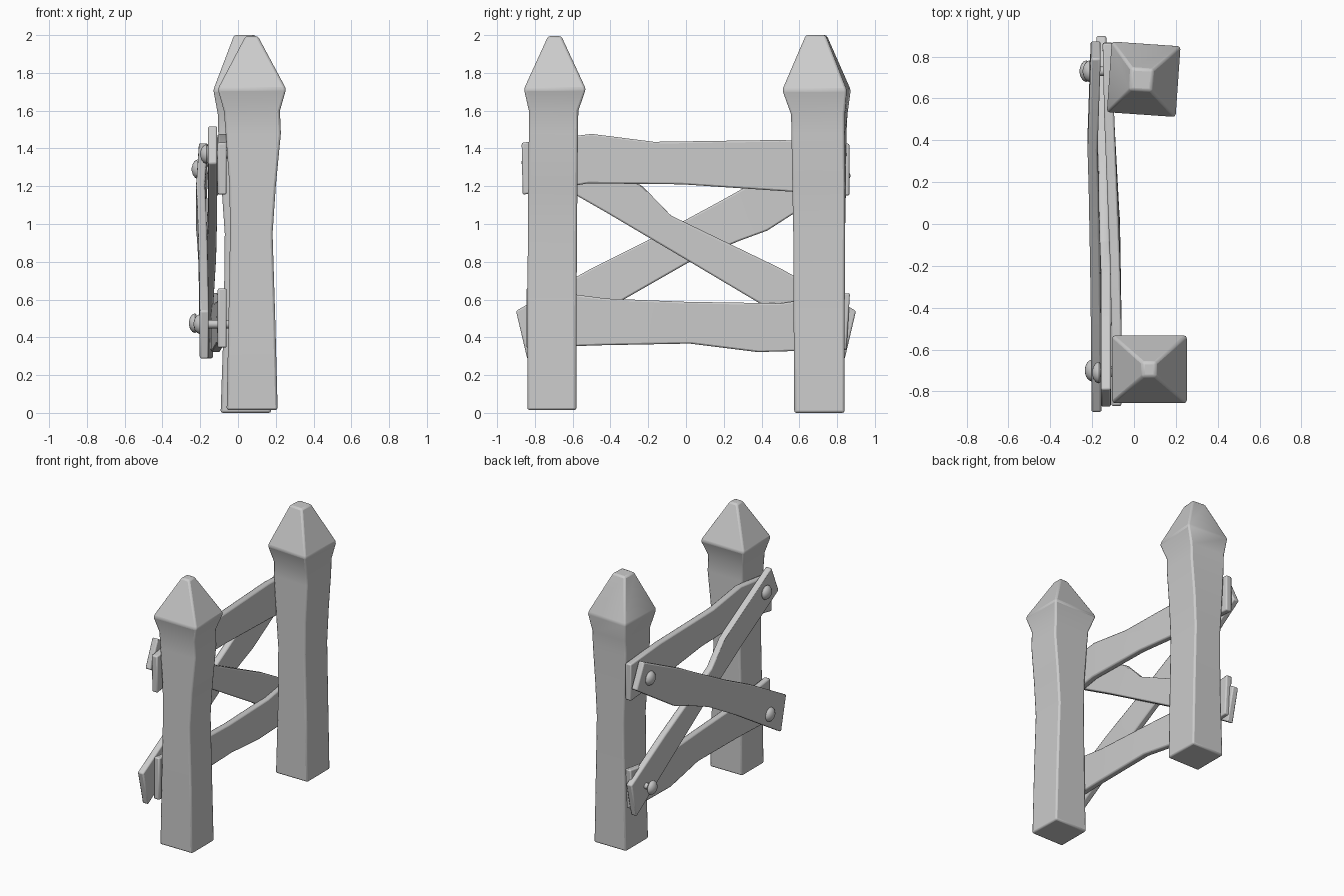
import bpy, bmesh
from math import sin, cos, pi, radians


def loft(name, rings, bevel=0.0, angle=35):
    """Skin a list of equal-sized vertex rings into a closed solid."""
    bm = bmesh.new()
    loops = [[bm.verts.new(p) for p in ring] for ring in rings]
    n = len(loops[0])
    for a, b in zip(loops, loops[1:]):
        for i in range(n):
            j = (i + 1) % n
            bm.faces.new((a[i], a[j], b[j], b[i]))
    bm.faces.new(loops[0])
    bm.faces.new(loops[-1])
    bmesh.ops.recalc_face_normals(bm, faces=bm.faces[:])
    mesh = bpy.data.meshes.new(name)
    bm.to_mesh(mesh)
    bm.free()
    ob = bpy.data.objects.new(name, mesh)
    bpy.context.collection.objects.link(ob)
    if bevel:
        mod = ob.modifiers.new("Bevel", 'BEVEL')
        mod.width = bevel
        mod.segments = 2
        mod.limit_method = 'ANGLE'
        mod.angle_limit = radians(20)
    bpy.ops.object.select_all(action='DESELECT')
    bpy.context.view_layer.objects.active = ob
    ob.select_set(True)
    bpy.ops.object.shade_smooth_by_angle(angle=radians(angle))
    return ob


def post(name, sections):
    """Square post; each section is z, x0, x1, y0, y1, twist in degrees."""
    rings = []
    for z, x0, x1, y0, y1, twist in sections:
        cx, cy, hx, hy = (x0 + x1) / 2, (y0 + y1) / 2, (x1 - x0) / 2, (y1 - y0) / 2
        c, s = cos(radians(twist)), sin(radians(twist))
        rings.append([(cx + c * u * hx - s * v * hy, cy + s * u * hx + c * v * hy, z)
                      for u, v in ((-1, -1), (1, -1), (1, 1), (-1, 1))])
    return loft(name, rings, 0.012)


def board(name, top, bottom, outer, thick=0.048):
    """Uneven plank from its upper and lower edges (y, z) and outer-face x."""
    rings = [[(x, *t), (x + thick, *t), (x + thick, *b), (x, *b)]
             for t, b, x in zip(top, bottom, outer)]
    return loft(name, rings, 0.009)


def bolt(name, x, y, z, n=16):
    """Domed head with its base at x, on a shaft running into the post."""
    profile = [(0.022, 0.0 - x), (0.022, 0), (0.046, 0), (0.052, -0.008),
               (0.046, -0.022), (0.03, -0.034), (0.008, -0.04)]
    rings = [[(x + d, y + r * cos(2 * pi * i / n), z + r * sin(2 * pi * i / n))
              for i in range(n)] for r, d in profile]
    return loft(name, rings, 0, 40)


# Posts with pointed caps
post("front_post", [
    (0.015, -0.06, 0.21, -0.84, -0.58, 0),
    (0.5, -0.05, 0.197, -0.84, -0.58, 0),
    (0.95, -0.042, 0.183, -0.837, -0.577, 0),
    (1.2, -0.045, 0.20, -0.835, -0.575, 0),
    (1.48, -0.065, 0.227, -0.832, -0.572, 0),
    (1.6, -0.075, 0.222, -0.832, -0.57, 0),
    (1.715, -0.107, 0.255, -0.858, -0.53, 0),
    (1.995, 0.04, 0.105, -0.73, -0.66, 0)])
post("back_post", [
    (0.0, -0.092, 0.175, 0.573, 0.84, 0),
    (0.5, -0.075, 0.165, 0.57, 0.84, 0),
    (0.95, -0.07, 0.155, 0.568, 0.842, 0),
    (1.2, -0.085, 0.165, 0.565, 0.845, -1),
    (1.48, -0.10, 0.185, 0.563, 0.845, -2),
    (1.58, -0.10, 0.185, 0.563, 0.848, -3),
    (1.71, -0.12, 0.213, 0.52, 0.862, -4),
    (2.0, -0.018, 0.088, 0.637, 0.742, -4)])

# Horizontal rails
rail_x = [-0.108, -0.108, -0.115, -0.142, -0.15]
board("top_rail",
      [(-0.87, 1.43), (-0.50, 1.477), (-0.17, 1.435), (0.5, 1.445), (0.865, 1.425)],
      [(-0.865, 1.155), (-0.52, 1.215), (-0.02, 1.21), (0.5, 1.175), (0.865, 1.15)],
      rail_x)
board("bottom_rail",
      [(-0.845, 0.66), (-0.42, 0.605), (0.0, 0.588), (0.5, 0.58), (0.868, 0.635)],
      [(-0.845, 0.345), (-0.45, 0.358), (0.02, 0.367), (0.38, 0.322), (0.85, 0.335)],
      rail_x)

# Crossed braces
board("inner_brace",
      [(-0.79, 1.52), (-0.23, 1.20), (-0.08, 1.045), (0.5, 0.765), (0.90, 0.54)],
      [(-0.875, 1.32), (-0.42, 1.06), (0.02, 0.80), (0.39, 0.58), (0.84, 0.285)],
      [-0.158, -0.158, -0.164, -0.178, -0.18])
board("outer_brace",
      [(-0.90, 0.54), (-0.5, 0.765), (-0.19, 0.92), (0.18, 1.12), (0.35, 1.215), (0.79, 1.43)],
      [(-0.84, 0.285), (-0.33, 0.60), (0.02, 0.80), (0.28, 0.91), (0.43, 0.965), (0.875, 1.25)],
      [-0.203, -0.206, -0.21, -0.217, -0.222, -0.207])

# Bolts through the brace ends
for name, x, y, z in (("outer_bolt_low", -0.195, -0.70, 0.47),
                      ("outer_bolt_high", -0.205, 0.73, 1.29),
                      ("inner_bolt_high", -0.16, -0.71, 1.37),
                      ("inner_bolt_low", -0.22, 0.73, 0.475)):
    bolt(name, x, y, z)
